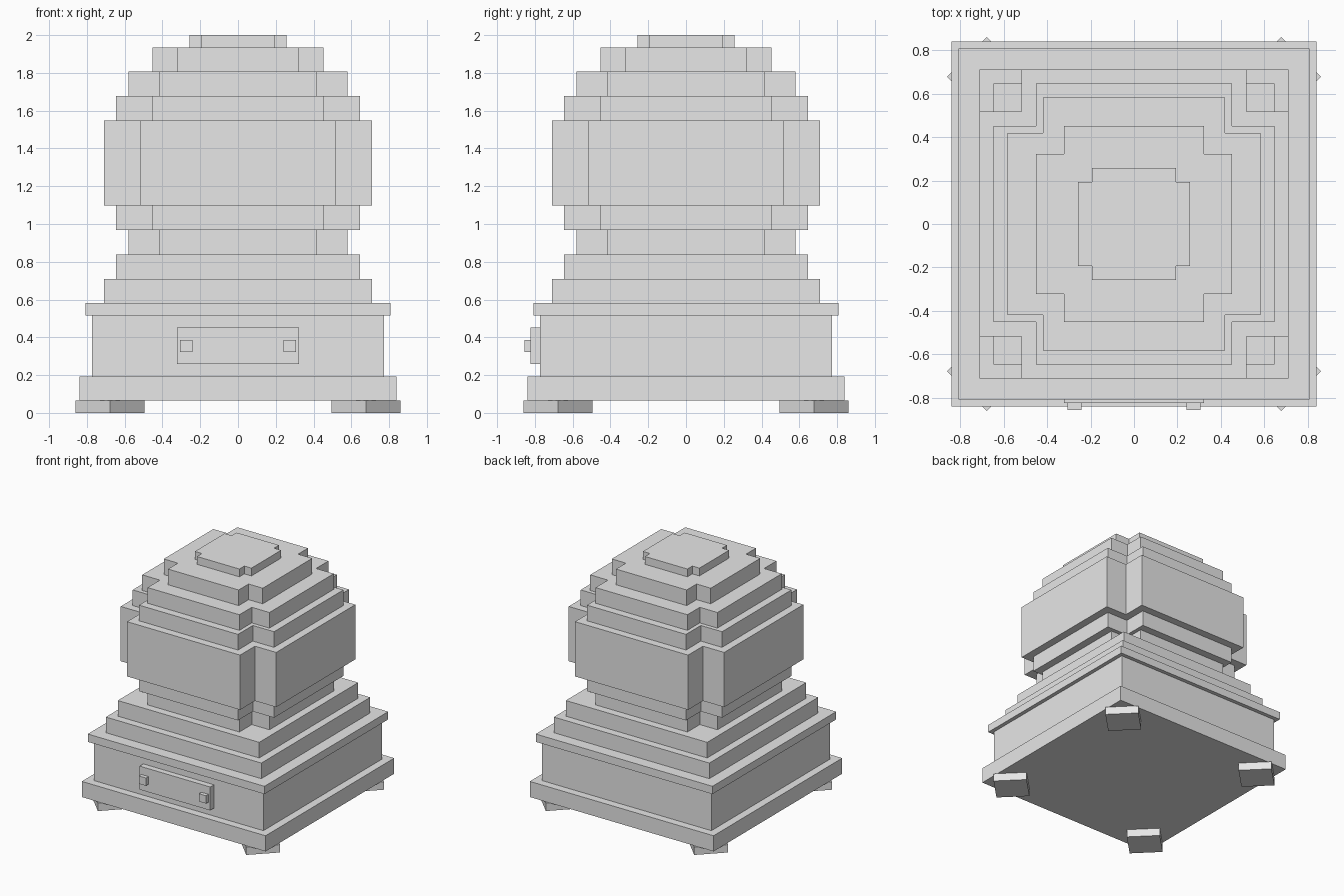
import bpy
import bmesh
from math import radians
from mathutils import Matrix, Vector

cube = bpy.data.objects.get("Cube")
if cube:
    bpy.data.objects.remove(cube, do_unlink=True)

U = 2 / 31  # the design sits on a grid 31 steps tall

grey = bpy.data.materials.new("plain grey")
grey.use_nodes = True
grey.diffuse_color = (0.8, 0.8, 0.8, 1)
grey.node_tree.nodes["Principled BSDF"].inputs["Base Color"].default_value = grey.diffuse_color


def finish(name, bm):
    bmesh.ops.recalc_face_normals(bm, faces=bm.faces)
    mesh = bpy.data.meshes.new(name)
    bm.to_mesh(mesh)
    bm.free()
    mesh.materials.append(grey)
    obj = bpy.data.objects.new(name, mesh)
    bpy.context.collection.objects.link(obj)
    return obj


def box(name, low, high, turn=0):
    """Box between two corners in grid steps, turned about its own upright axis."""
    low, high = Vector(low) * U, Vector(high) * U
    bm = bmesh.new()
    bmesh.ops.create_cube(bm, size=1, matrix=Matrix.Translation((low + high) / 2)
                          @ Matrix.Rotation(radians(turn), 4, "Z")
                          @ Matrix.Diagonal((*(high - low), 1)))
    return finish(name, bm)


def tier(name, half, z0, z1, arm=None):
    """Square slab, or a slab with notched corners when arm is given."""
    quarter = [(half, -arm), (half, arm), (arm, arm)] if arm else [(half, half)]
    outline = []
    for _ in range(4):
        outline += quarter
        quarter = [(-y, x) for x, y in quarter]
    bm = bmesh.new()
    face = bm.faces.new([bm.verts.new((x * U, y * U, z0 * U)) for x, y in outline])
    top = bmesh.ops.extrude_face_region(bm, geom=[face], use_keep_orig=True)["geom"]
    bmesh.ops.translate(bm, vec=(0, 0, (z1 - z0) * U),
                        verts=[v for v in top if isinstance(v, bmesh.types.BMVert)])
    return finish(name, bm)


# Square pedestal with its plinth, lid and steps
tier("plinth", 13, 1, 3)
tier("pedestal_body", 12, 3, 8)
tier("pedestal_lid", 12.5, 8, 9)
tier("lower_step", 11, 9, 11)
tier("upper_step", 10, 11, 13)

# Rounded bulb made of notched tiers
tier("neck", 9, 13, 15, 6.5)
tier("bulb_underside", 10, 15, 17, 7)
tier("bulb_middle", 11, 17, 24, 8)
tier("bulb_shoulder", 10, 24, 26, 7)
tier("dome_lower", 9, 26, 28, 6.5)
tier("dome_upper", 7, 28, 30, 5)
tier("dome_cap", 4, 30, 31, 3)

# Corner feet, turned to point outwards
for end, y in (("front", -10.5), ("back", 10.5)):
    for side, x in (("right", -10.5), ("left", 10.5)):
        box(f"{end}_{side}_foot", (x - 2, y - 2, 0), (x + 2, y + 2, 1), turn=45)

# Front plate with two knobs
box("front_plate", (-5, -12.75, 4), (5, -12, 7))
for side, x in (("right", -4.25), ("left", 4.25)):
    box(f"{side}_knob", (x - 0.5, -13.25, 5), (x + 0.5, -12.75, 6))
